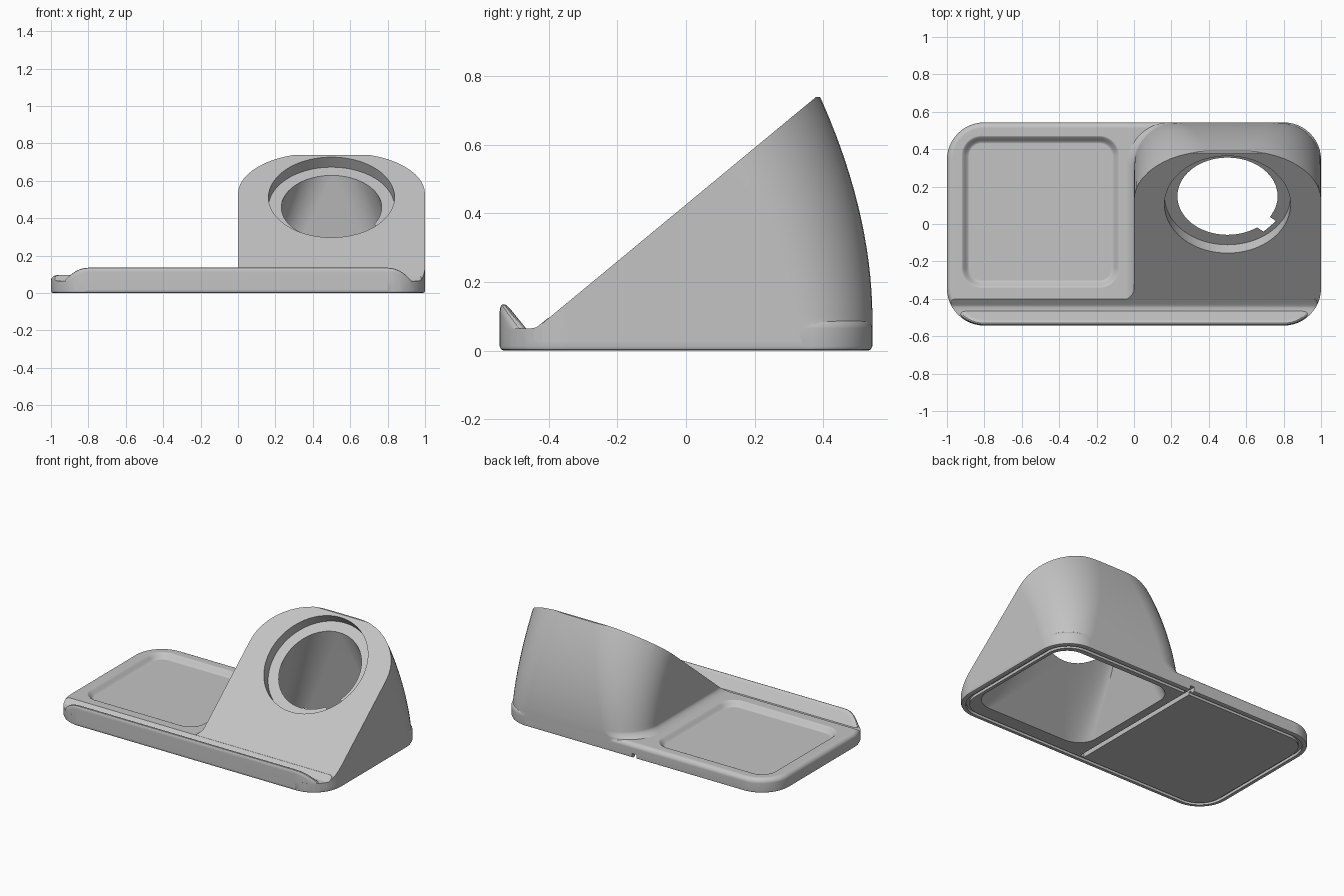
import bpy, bmesh, math
from mathutils import Matrix, Vector

if "Cube" in bpy.data.objects:
    bpy.data.objects.remove(bpy.data.objects["Cube"])

grey = bpy.data.materials.new("light_grey_plastic")
grey.use_nodes = True
grey.diffuse_color = (0.55, 0.55, 0.55, 1)
grey.node_tree.nodes["Principled BSDF"].inputs["Base Color"].default_value = grey.diffuse_color

HALF = 0.543
TILT = math.atan2(0.67, 0.81)
NORMAL = Vector((0, -math.sin(TILT), math.cos(TILT)))


def to_object(name, bm):
    bmesh.ops.recalc_face_normals(bm, faces=bm.faces)
    mesh = bpy.data.meshes.new(name)
    bm.to_mesh(mesh)
    bm.free()
    mesh.materials.append(grey)
    obj = bpy.data.objects.new(name, mesh)
    bpy.context.collection.objects.link(obj)
    return obj


def rounded(x0, x1, y0, y1, z, radii, steps=12):
    """Rounded rectangle; radii run back right, back left, front left, front right."""
    corners = [(x1, y1, -1, -1), (x0, y1, 1, -1), (x0, y0, 1, 1), (x1, y0, -1, 1)]
    points = []
    for k, ((x, y, sx, sy), r) in enumerate(zip(corners, radii)):
        for i in range(steps + 1):
            a = math.pi / 2 * (k + i / steps)
            points.append((x + sx * r + r * math.cos(a), y + sy * r + r * math.sin(a), z))
    return points


def loft(sections):
    bm = bmesh.new()
    rings = [[bm.verts.new(p) for p in s] for s in sections]
    n = len(rings[0])
    for low, high in zip(rings, rings[1:]):
        for i in range(n):
            j = (i + 1) % n
            bm.faces.new((low[i], low[j], high[j], high[i]))
    bm.faces.new(rings[0][::-1])
    bm.faces.new(rings[-1])
    return bm


def extrude_x(name, profile, x0, x1):
    return to_object(name, loft([[(x, y, z) for y, z in profile] for x in (x0, x1)]))


def combine(target, tool, operation):
    mod = target.modifiers.new("join", "BOOLEAN")
    mod.operation, mod.solver, mod.object = operation, "EXACT", tool
    bpy.context.view_layer.update()
    bpy.context.view_layer.objects.active = target
    bpy.ops.object.modifier_apply(modifier=mod.name)
    bpy.data.objects.remove(tool)


def plan(inset, z):
    return rounded(-1 + inset, 1 - inset, -HALF + inset, HALF - inset, z, [0.2 - inset] * 4)


def trim(bm, point, normal):
    """Cut away the side the normal points to and close the opening."""
    cut = bmesh.ops.bisect_plane(bm, geom=bm.verts[:] + bm.edges[:] + bm.faces[:], dist=1e-5,
                                 plane_co=point, plane_no=normal, clear_outer=True)
    edges = [e for e in cut["geom_cut"] if isinstance(e, bmesh.types.BMEdge)]
    return bmesh.ops.edgeloop_fill(bm, edges=edges)["faces"]


# Base slab with rounded upper edge and small lower bevel
levels = [(0.012, 0), (0.004, 0.004), (0, 0.012)]
for i in range(6):
    a = math.pi / 2 * i / 5
    levels.append((0.03 * (1 - math.cos(a)), 0.065 + 0.03 * math.sin(a)))
stand = to_object("phone_and_watch_stand", loft([plan(i, z) for i, z in levels]))

# Sloped cut behind the lip
combine(stand, extrude_x("groove_cutter", [(-0.6, 0.065), (-0.45, 0.065), (-0.436, 0.068),
                                           (-0.36, 0.128), (-0.6, 0.128)], -1.1, 1.1), "DIFFERENCE")

# Front lip: sloped inner side, rounded crest that follows the corners down
bm = loft([plan(0, -0.2), plan(0, 0.25)])
slope = trim(bm, Vector((0, -HALF, 0.16)), Vector((0, 0.78, 0.63)))[0]
crest = [e for e in slope.edges if sum(v.co.z for v in e.verts) > -0.39]
bmesh.ops.bevel(bm, geom=crest, offset=0.048, offset_type="OFFSET", segments=5, profile=0.5,
                affect="EDGES", clamp_overlap=False)
trim(bm, Vector((0, 0, 0.02)), Vector((0, 0, -1)))
combine(stand, to_object("front_lip", bm), "UNION")

# Sloped housing with a bulging back and a soft foot against the tray
sections = []
for z in [0.03, 0.095, 0.103, 0.111, 0.119, 0.127, 0.135] + [0.17 + 0.042 * i for i in range(16)]:
    back = HALF - 0.148 * (max(z - 0.1, 0) / 0.63) ** 1.9
    flare = 0.035 * max(0, min(1, (0.135 - z) / 0.04)) ** 2
    r = 0.2 + 0.2 * z / 0.74
    sections.append(rounded(-flare, 1, -HALF, back, z, [r, r, 0.001, 0.2]))
bm = loft(sections)
bmesh.ops.remove_doubles(bm, verts=bm.verts, dist=1e-4)
trim(bm, Vector((0, 0, 0.739)), Vector((0, 0, 1)))
trim(bm, Vector((0, -0.43, 0.07)), NORMAL)
combine(stand, to_object("charger_housing", bm), "UNION")

# Shallow tray with soft sides
tray = []
for i in range(7):
    t = i / 6
    ins = 0.045 * t
    z = 0.096 - 0.034 * (t * t * (3 - 2 * t))
    tray.append(rounded(-0.925 + ins, -0.075 - ins, -0.345 + ins, 0.475 - ins, z, [0.11 - ins] * 4))
tray.insert(0, [(x, y, 0.2) for x, y, z in tray[0]])
combine(stand, to_object("tray_cutter", loft(tray)), "DIFFERENCE")

# Round seat in the sloped face
seat = Matrix.Translation((0.5, 0.104, 0.512)) @ Matrix.Rotation(TILT, 4, "X")
bm = bmesh.new()
bmesh.ops.create_cone(bm, cap_ends=True, segments=72, radius1=0.337, radius2=0.337, depth=0.17,
                      matrix=seat @ Matrix.Translation((0, 0, 0.015)))
combine(stand, to_object("seat_cutter", bm), "DIFFERENCE")

# Hollow that flows from the round hole to the rectangular opening underneath
R = 0.268


def hole_ring(depth):
    return [seat @ Vector(p) for p in rounded(-R, R, -R, R, -depth, [R - 0.0005] * 4)]


mouth = hole_ring(0.07)
foot = [Vector(p) for p in rounded(0.07, 0.93, -0.41, 0.46, -0.01, [0.13] * 4)]
hollow = [hole_ring(0.05)]
hollow += [[a.lerp(b, i / 8) for a, b in zip(mouth, foot)] for i in range(9)]
combine(stand, to_object("hollow_cutter", loft(hollow)), "DIFFERENCE")

# Cable notch at the lower right of the hole
bm = bmesh.new()
bmesh.ops.create_cube(bm, size=1, matrix=seat @ Matrix.Rotation(math.radians(-43), 4, "Z")
                      @ Matrix.Translation((0.245, 0, -0.08)) @ Matrix.Diagonal((0.13, 0.1, 0.2, 1)))
combine(stand, to_object("notch_cutter", bm), "DIFFERENCE")

# Underside: perimeter groove and cable channel to the back
ring = to_object("ring_cutter", loft([plan(0.03, -0.02), plan(0.03, 0.018)]))
combine(ring, to_object("ring_core", loft([plan(0.052, -0.05), plan(0.052, 0.05)])), "DIFFERENCE")
combine(stand, ring, "DIFFERENCE")
channel = [(-0.48, -0.02), (0.6, -0.02), (0.6, 0.03), (-0.48, 0.03)]
combine(stand, extrude_x("channel_cutter", channel, -0.015, 0.017), "DIFFERENCE")

# Smooth shading with sharp edges kept
bpy.ops.object.select_all(action="DESELECT")
stand.select_set(True)
bpy.context.view_layer.objects.active = stand
bpy.ops.object.shade_smooth_by_angle(angle=math.radians(30))
weights = stand.modifiers.new("even_shading", "WEIGHTED_NORMAL")
weights.keep_sharp = True
